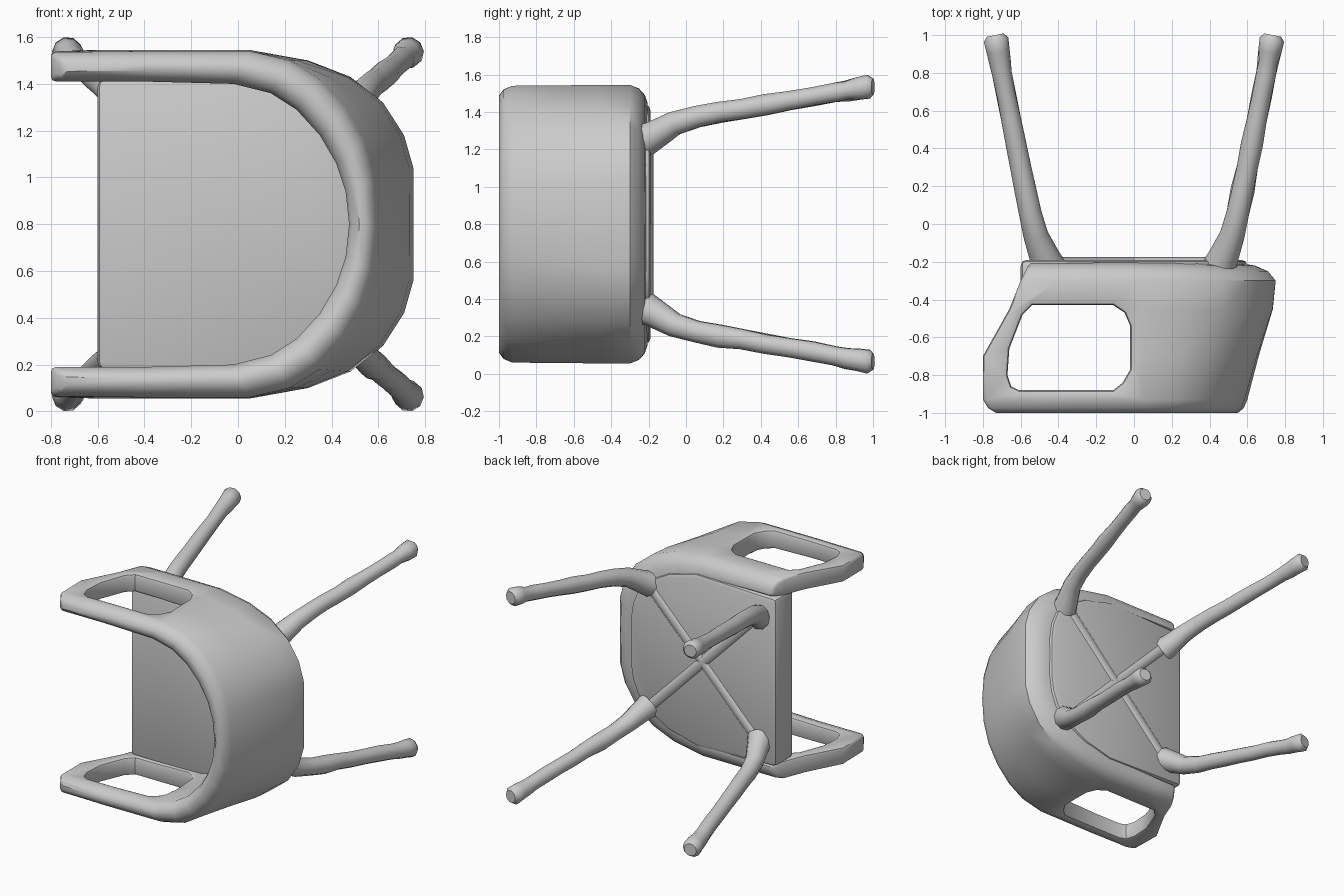
import bpy, bmesh, math, random
from mathutils import Vector

if "Cube" in bpy.data.objects:
    bpy.data.objects.remove(bpy.data.objects["Cube"])

random.seed(4)
MID = 0.8  # mirror plane height


def finish(ob, angle=40):
    bpy.ops.object.select_all(action='DESELECT')
    bpy.context.view_layer.objects.active = ob
    ob.select_set(True)
    bpy.ops.object.convert(target='MESH')
    bpy.ops.object.shade_smooth_by_angle(angle=math.radians(angle))


def mesh_object(name, bm):
    bmesh.ops.recalc_face_normals(bm, faces=bm.faces)
    me = bpy.data.meshes.new(name)
    bm.to_mesh(me)
    bm.free()
    ob = bpy.data.objects.new(name, me)
    bpy.context.collection.objects.link(ob)
    return ob


def prism(name, outline, axis, lo, hi, bevel=0.0):
    """Extrude an outline of (x, other) along 'y' or 'z'."""
    bm = bmesh.new()
    put = (lambda p, d: (p[0], d, p[1])) if axis == 'y' else (lambda p, d: (p[0], p[1], d))
    face = bm.faces.new([bm.verts.new(put(p, lo)) for p in outline])
    ext = bmesh.ops.extrude_face_region(bm, geom=[face])
    shift = Vector(put((0, 0), hi - lo))
    bmesh.ops.translate(bm, vec=shift, verts=[v for v in ext['geom'] if isinstance(v, bmesh.types.BMVert)])
    ob = mesh_object(name, bm)
    if bevel:
        m = ob.modifiers.new("bevel", 'BEVEL')
        m.width, m.segments, m.limit_method = bevel, 2, 'ANGLE'
    return ob


def tube(name, pts, radii):
    cu = bpy.data.curves.new(name, 'CURVE')
    cu.dimensions = '3D'
    cu.bevel_depth, cu.bevel_resolution, cu.use_fill_caps = 1.0, 3, True
    sp = cu.splines.new('POLY')
    sp.points.add(len(pts) - 1)
    for p, co, r in zip(sp.points, pts, radii):
        p.co, p.radius = (*co, 1), r
    ob = bpy.data.objects.new(name, cu)
    bpy.context.collection.objects.link(ob)
    finish(ob, 50)
    return ob


def interp(table, v):
    for (a, x), (b, y) in zip(table, table[1:]):
        if v <= b:
            return x + (y - x) * max(0, (v - a) / (b - a))
    return table[-1][1]


# Wrap-around back and arms: half plans as (x, distance from mirror plane)
base_out = [(0, .745), (-.4, .745), (.05, .745), (.30, .70), (.48, .63), (.62, .52), (.71, .38), (.75, .24), (.75, 0)]
rim_out = [(0, .735), (-.4, .74), (.05, .74), (.22, .70), (.35, .62), (.46, .50), (.54, .36), (.585, .20), (.60, 0)]
inner = [(0, .61), (-.4, .61), (-.02, .60), (.14, .56), (.25, .49), (.35, .38), (.42, .26), (.46, .14), (.475, 0)]
# Wall section: (y, base-to-rim blend, outer-to-inner blend)
section = [(-.20, 0, .85), (-.22, 0, .4), (-.25, 0, .15), (-.30, 0, 0), (-.45, .1, 0), (-.7, .6, 0), (-.93, 1, 0),
           (-.975, 1, .15), (-1, 1, .4), (-1, 1, .65), (-.975, 1, .88), (-.93, 1, 1), (-.7, 1, 1), (-.45, 1, 1),
           (-.30, 1, 1), (-.25, 0, .97)]
front_edge = [(-1, -.73), (-.97, -.78), (-.93, -.80), (-.70, -.80), (-.45, -.66), (-.30, -.60), (-.2, -.55)]

bm = bmesh.new()
rings = []
for i in range(17):
    k, side = (i, 1) if i <= 8 else (16 - i, -1)
    ring = []
    for y, t, u in section:
        out = Vector(base_out[k]).lerp(Vector(rim_out[k]), t)
        x, w = out.lerp(Vector(inner[k]), u)
        if k == 0:
            x = interp(front_edge, y)
        ring.append(bm.verts.new((x, y, MID - side * w)))
    rings.append(ring)
n = len(section)
for a, b in zip(rings, rings[1:]):
    for j in range(n):
        bm.faces.new((a[j], a[(j + 1) % n], b[(j + 1) % n], b[j]))
for r in (rings[0], rings[-1]):  # front ends of the arms
    for i in range(1, 8):
        bm.faces.new((r[i], r[i + 1], r[16 - i], r[(17 - i) % n]))
shell = mesh_object("back_and_arms", bm)

# Arm openings
hole = [(-.54, -.43), (-.11, -.43), (-.05, -.47), (-.02, -.54), (-.02, -.77), (-.06, -.84), (-.11, -.88),
        (-.61, -.88), (-.65, -.86), (-.67, -.80), (-.66, -.66), (-.59, -.48)]
cutter = prism("arm_opening_cutter", hole, 'z', -1, 2.6)
cutter.hide_render = True
m = shell.modifiers.new("openings", 'BOOLEAN')
m.object, m.operation, m.solver = cutter, 'DIFFERENCE', 'EXACT'
b = shell.modifiers.new("soften", 'BEVEL')
b.width, b.segments, b.limit_method, b.angle_limit = .04, 2, 'ANGLE', math.radians(50)
finish(shell)
bpy.data.objects.remove(cutter)

# Thick seat
half = [(-.60, .62), (.05, .64), (.28, .58), (.44, .49), (.54, .38), (.58, .28), (.60, .15)]
outline = [(x, MID - w) for x, w in half] + [(x, MID + w) for x, w in reversed(half)]
finish(prism("seat", outline, 'y', -.405, -.19, .03))

# Legs and crossed braces under the seat
leg_path = [(.455, -.22, .45), (.475, -.17, .475), (.52, -.06, .54), (.55, .06, .575), (.60, .30, .615),
            (.65, .55, .66), (.70, .80, .705), (.72, .92, .725), (.73, .975, .735), (.735, 1.0, .735)]
leg_radius = [.09, .08, .066, .06, .056, .053, .053, .062, .066, .045]
for sx, s_name in ((-1, "left"), (1, "right")):
    for sz, z_name in ((-1, "lower"), (1, "upper")):
        pts, rad = [], []
        for i, (p, r) in enumerate(zip(leg_path, leg_radius)):
            pts.append((sx * p[0], p[1], MID + sz * p[2]))
            rad.append(r)
            if 2 < i < 7:  # slightly knobbly shaft
                q = Vector(p).lerp(Vector(leg_path[i + 1]), .5)
                pts.append((sx * q.x, q.y, MID + sz * (q.z + random.uniform(-.006, .006))))
                rad.append(r + random.uniform(-.004, .006))
        tube(f"{z_name}_{s_name}_leg", pts, rad)
for s, name in ((1, "rising_brace"), (-1, "falling_brace")):
    tube(name, [(-.46, -.23, MID - s * .47), (0, -.23, MID), (.46, -.23, MID + s * .47)], [.055] * 3)
